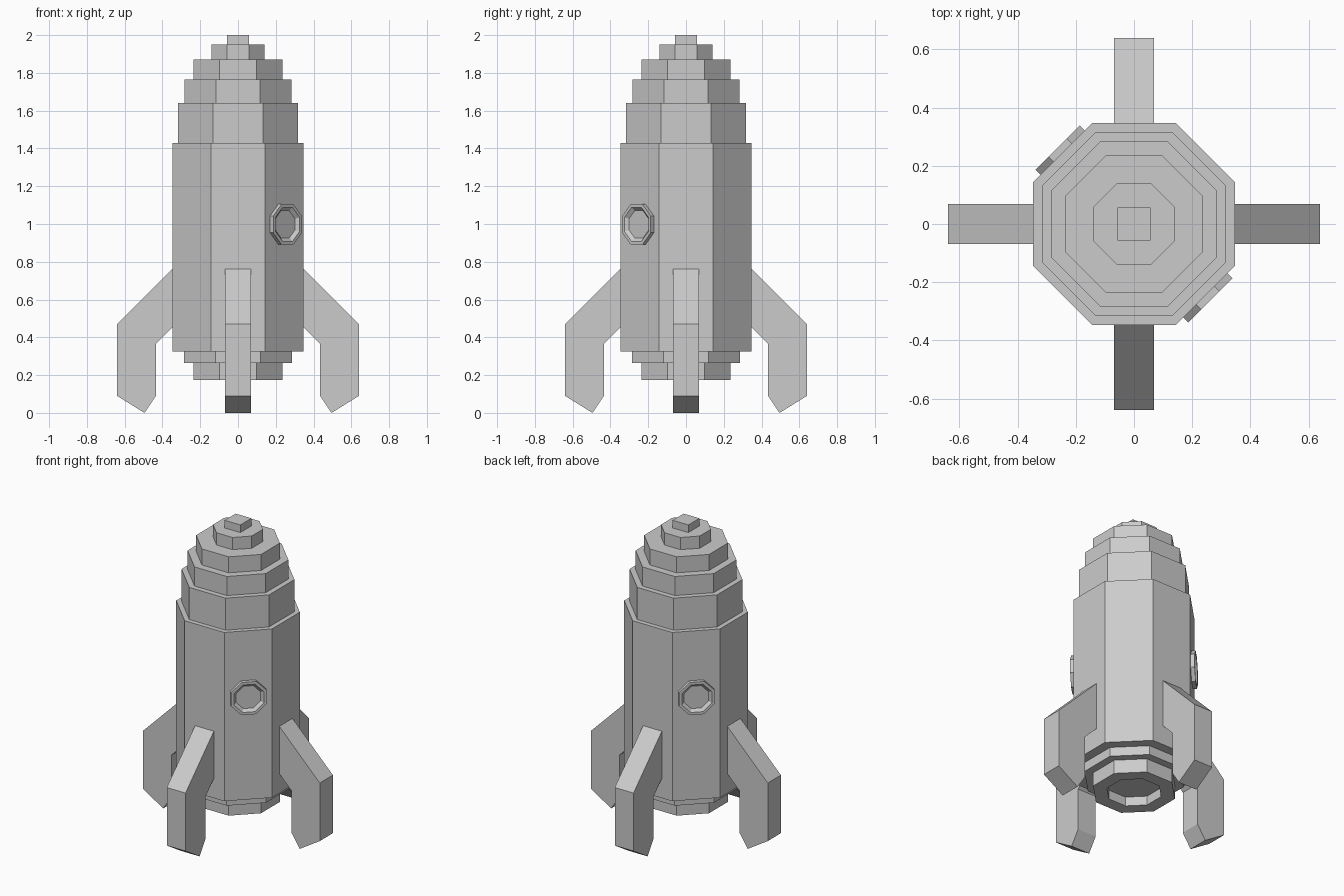
import bpy
import math
from mathutils import Matrix, Vector

cube = bpy.data.objects.get("Cube")
if cube:
    bpy.data.objects.remove(cube, do_unlink=True)

grey = bpy.data.materials.new("plain grey")
grey.use_nodes = True
tone = (0.6, 0.6, 0.6, 1)
grey.diffuse_color = tone
grey.node_tree.nodes["Principled BSDF"].inputs["Base Color"].default_value = tone


def make_object(name, verts, faces, matrix=None):
    mesh = bpy.data.meshes.new(name)
    mesh.from_pydata(verts, [], faces)
    if matrix:
        mesh.transform(matrix)
    mesh.materials.append(grey)
    mesh.update()
    obj = bpy.data.objects.new(name, mesh)
    bpy.context.collection.objects.link(obj)
    return obj


def turned(name, profile, sides=8, matrix=None):
    """Faceted solid from (apothem, height) pairs, listed bottom to top."""
    verts = []
    for apothem, z in profile:
        radius = apothem / math.cos(math.pi / sides)
        for i in range(sides):
            a = (i + 0.5) * math.tau / sides
            verts.append((radius * math.cos(a), radius * math.sin(a), z))
    faces = [tuple(reversed(range(sides)))]
    for k in range(len(profile) - 1):
        low, high = k * sides, (k + 1) * sides
        for i in range(sides):
            j = (i + 1) % sides
            faces.append((low + i, low + j, high + j, high + i))
    faces.append(tuple(range(len(verts) - sides, len(verts))))
    return make_object(name, verts, faces, matrix)


# Hull and the stepped nose above it
turned("hull", [(0.347, 0.325), (0.347, 1.43)])
turned("nose_steps", [(0.317, 1.43), (0.317, 1.64), (0.283, 1.64), (0.283, 1.765),
                      (0.235, 1.765), (0.235, 1.87), (0.14, 1.87), (0.14, 1.95)])
turned("nose_tip", [(0.057, 1.95), (0.057, 2.0)], sides=4)

# Engine base with a hollow underside
turned("engine_base", [(0.155, 0.235), (0.155, 0.175), (0.235, 0.175),
                       (0.235, 0.265), (0.285, 0.265), (0.285, 0.325)])

# Four bent fins
outline = [(0.34, 0.77), (0.64, 0.47), (0.64, 0.09), (0.495, 0.0),
           (0.435, 0.09), (0.435, 0.365), (0.34, 0.46)]
half = 0.068
count = len(outline)
fin_verts = [(x, y, z) for y in (-half, half) for x, z in outline]
fin_faces = [tuple(reversed(range(count))), tuple(range(count, 2 * count))]
for i in range(count):
    j = (i + 1) % count
    fin_faces.append((i, j, j + count, i + count))
for k, side in enumerate(("left", "back", "right", "front")):
    fin = make_object(side + "_fin", fin_verts, fin_faces,
                      Matrix.Rotation(k * math.pi / 2, 4, "Z"))
    fin.data.flip_normals()

# Two round windows with a raised rim and sunken pane
for name, direction in (("front_window", (1, -1, 0)), ("back_window", (-1, 1, 0))):
    facing = Vector(direction).normalized()
    place = (Matrix.Translation((0, 0, 0.998))
             @ facing.to_track_quat("Z", "Y").to_matrix().to_4x4())
    turned(name, [(0.107, 0.335), (0.107, 0.371), (0.09, 0.371), (0.073, 0.353)],
           matrix=place)
